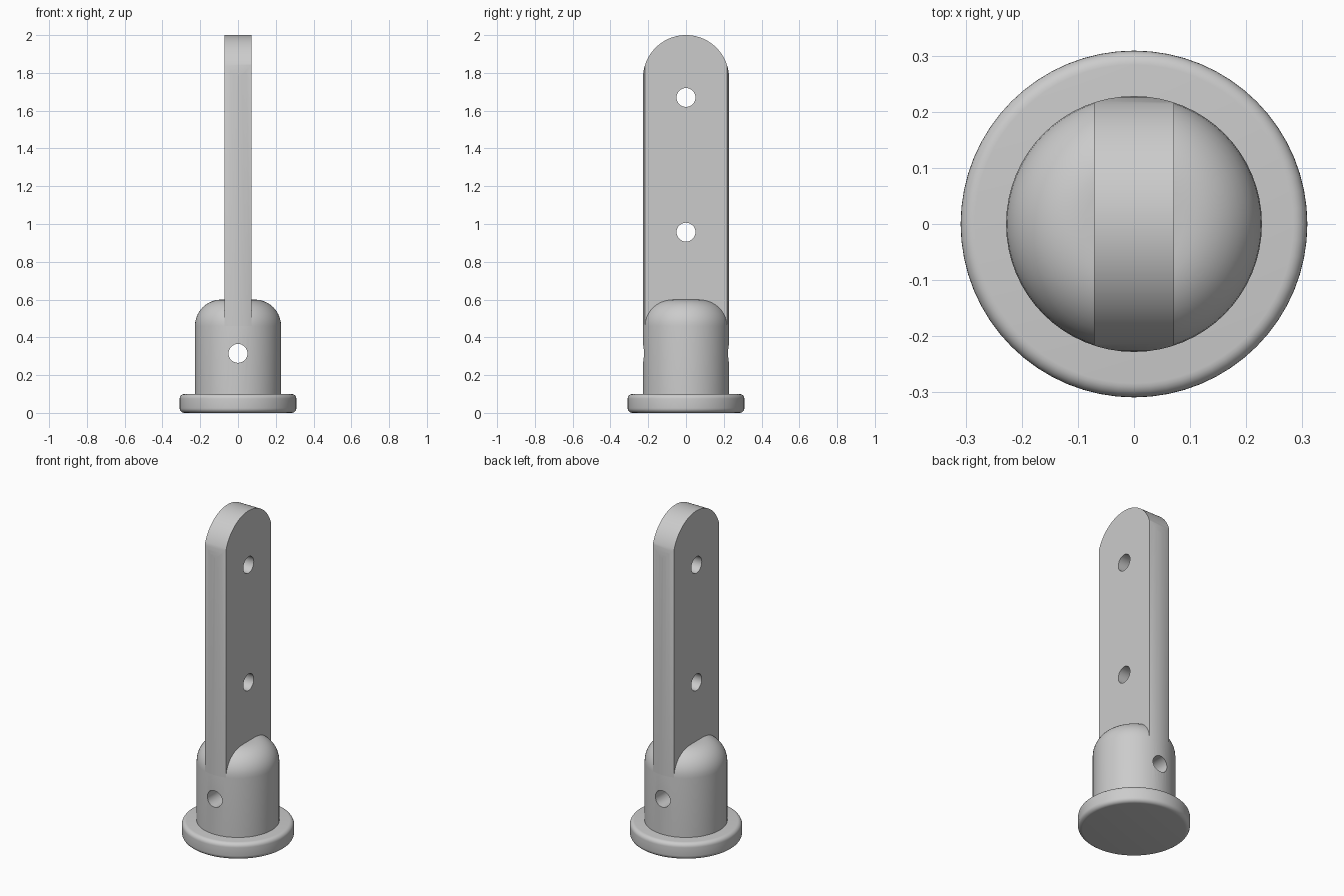
import bpy
import bmesh
from math import sin, cos, pi, radians
from mathutils import Matrix

if "Cube" in bpy.data.objects:
    bpy.data.objects.remove(bpy.data.objects["Cube"])

RADIUS = 0.228      # socket and blade
HALF_BLADE = 0.071  # half the blade thickness
SHOULDER = 0.46     # where the socket starts to round over
SEGMENTS = 64

metal = bpy.data.materials.new("plain grey")
metal.use_nodes = True
grey = (0.6, 0.6, 0.6, 1)
metal.diffuse_color = grey
metal.node_tree.nodes["Principled BSDF"].inputs["Base Color"].default_value = grey


def make_object(name, bm):
    bmesh.ops.recalc_face_normals(bm, faces=bm.faces)
    mesh = bpy.data.meshes.new(name)
    bm.to_mesh(mesh)
    bm.free()
    mesh.materials.append(metal)
    obj = bpy.data.objects.new(name, mesh)
    bpy.context.collection.objects.link(obj)
    return obj


def lathe(name, profile):
    """Solid of revolution from (radius, z) points, first and last on the axis."""
    bm = bmesh.new()
    verts = [bm.verts.new((r, 0, z)) for r, z in profile]
    edges = [bm.edges.new(pair) for pair in zip(verts, verts[1:])]
    bmesh.ops.spin(bm, geom=verts + edges, axis=(0, 0, 1), cent=(0, 0, 0),
                   angle=2 * pi, steps=SEGMENTS, use_duplicate=False)
    bmesh.ops.remove_doubles(bm, verts=bm.verts, dist=0.0001)
    return make_object(name, bm)


def fillet(r, z, size, start, end, steps=10):
    """Quarter-round profile points about the centre (r, z)."""
    angles = [radians(start + (end - start) * i / steps) for i in range(steps + 1)]
    return [(r + size * cos(a), z + size * sin(a)) for a in angles]


def prism(name, outline, half_width):
    """Extrude a (y, z) outline along x."""
    bm = bmesh.new()
    face = bm.faces.new([bm.verts.new((-half_width, y, z)) for y, z in outline])
    new = bmesh.ops.extrude_face_region(bm, geom=[face])["geom"]
    bmesh.ops.translate(bm, vec=(2 * half_width, 0, 0),
                        verts=[v for v in new if isinstance(v, bmesh.types.BMVert)])
    return make_object(name, bm)


def hole_cutter(axis, z):
    bm = bmesh.new()
    turn = Matrix.Rotation(pi / 2, 4, "Y" if axis == "x" else "X")
    bmesh.ops.create_cone(bm, cap_ends=True, segments=32, radius1=0.05, radius2=0.05,
                          depth=1, matrix=Matrix.Translation((0, 0, z)) @ turn)
    return make_object("hole_cutter", bm)


def cut(obj, cutter, operation="DIFFERENCE"):
    mod = obj.modifiers.new("cut", "BOOLEAN")
    mod.object, mod.operation, mod.solver = cutter, operation, "EXACT"
    bpy.context.view_layer.objects.active = obj
    bpy.ops.object.modifier_apply(modifier=mod.name)
    bpy.data.objects.remove(cutter)


# Flange with rounded rims
edge = 0.025
flange = lathe("base_flange", [(0, 0)] + fillet(0.309 - edge, edge, edge, -90, 0, 6)
               + fillet(0.309 - edge, 0.1 - edge, edge, 0, 90, 6) + [(0, 0.1)])

# Socket with a rounded shoulder and a cross hole
round_over = 0.6 - SHOULDER
socket = lathe("socket", [(0, 0.09), (RADIUS, 0.09)]
               + fillet(RADIUS - round_over, SHOULDER, round_over, 0, 90) + [(0, 0.6)])
cut(socket, hole_cutter("y", 0.315))

# Blade: a slice of the same round bar with an arched tip and two holes
blade = lathe("blade", [(0, SHOULDER), (RADIUS, SHOULDER), (RADIUS, 2.1), (0, 2.1)])
tip_z = 2 - RADIUS
arch = fillet(0, tip_z, RADIUS, 3, 177, 40)
outline = [(-0.3, 0.3), (0.3, 0.3), (0.3, arch[0][1])] + arch + [(-0.3, arch[-1][1])]
cut(blade, prism("tip_cutter", outline, HALF_BLADE), "INTERSECT")
for z in (0.957, 1.67):
    cut(blade, hole_cutter("x", z))

# Smooth the round surfaces, keep real edges sharp
for obj in (flange, socket, blade):
    bpy.ops.object.select_all(action="DESELECT")
    obj.select_set(True)
    bpy.context.view_layer.objects.active = obj
    bpy.ops.object.shade_smooth_by_angle(angle=radians(30))
